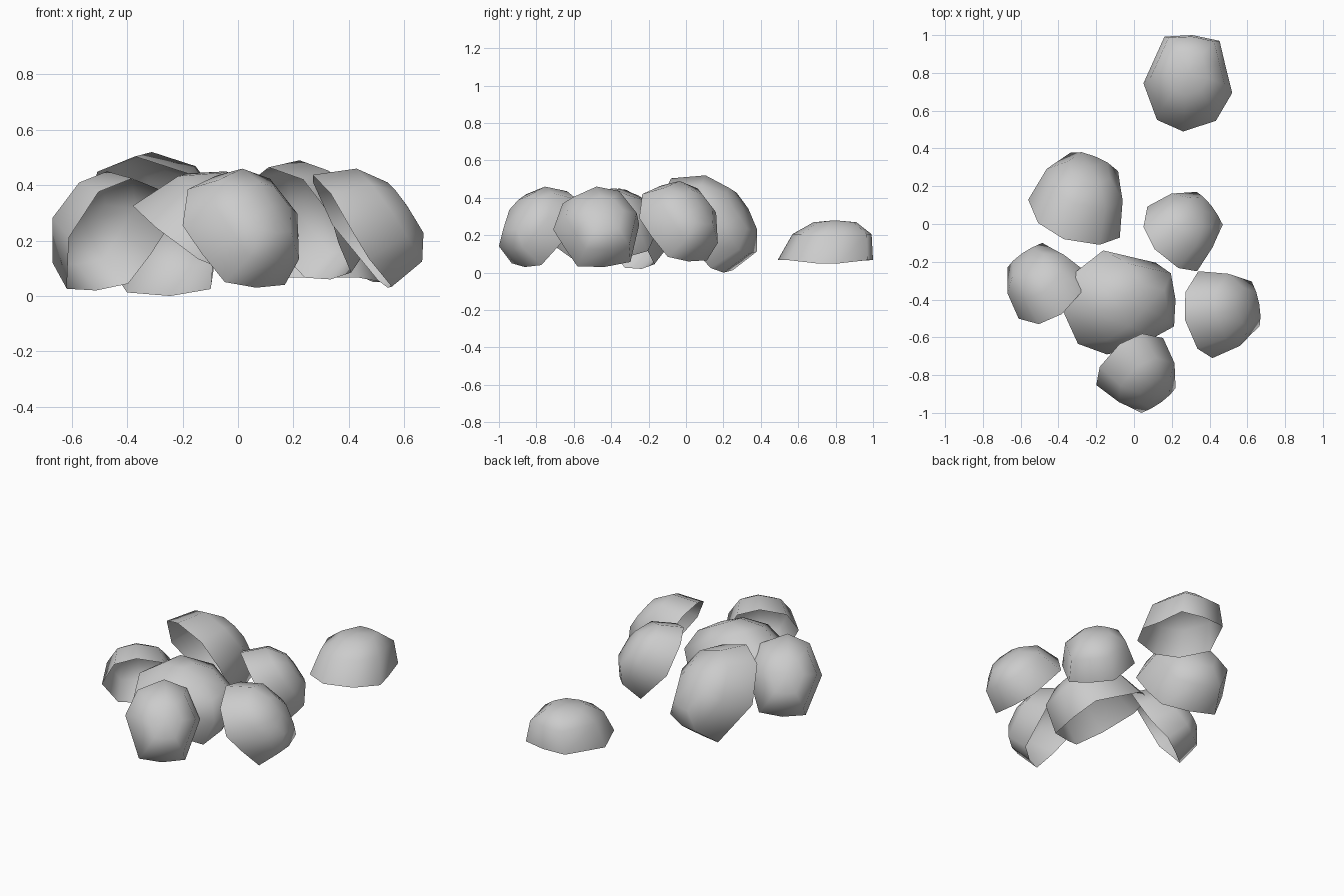
import bpy, bmesh
from math import radians, sin, cos
from mathutils import Matrix, Vector

cube = bpy.data.objects.get("Cube")
if cube:
    bpy.data.objects.remove(cube, do_unlink=True)

# Single flat grey
grey = bpy.data.materials.new("stone_grey")
grey.use_nodes = True
color = (0.6, 0.6, 0.6, 1)
grey.diffuse_color = color
grey.node_tree.nodes["Principled BSDF"].inputs["Base Color"].default_value = color

# Rim outline as (along, across); the blunt end is at along = 1
RIM = [(.97, -.5), (1, .1), (.88, .68), (.3, .82), (-.2, .95),
       (-.78, .6), (-1, -.1), (-.76, -.66), (0, -.95)]
# Dome rings as (height, scale, shift towards the blunt end)
RINGS = [(0, 1, 0), (.65, .83, .14), (.95, .45, .2)]


def shell(name, azimuth, elevation, roll, low, high):
    """Open dome facing a direction, blunt end down, fitted between two corners."""
    a, e = radians(azimuth), radians(elevation)
    normal = Vector((cos(e) * cos(a), cos(e) * sin(a), sin(e)))
    along = Vector((sin(e) * cos(a), sin(e) * sin(a), -cos(e)))
    along = Matrix.Rotation(radians(roll), 3, normal) @ along
    across = along.cross(normal)

    def place(u, v, h):
        return along * u + across * v + normal * h * .92

    bm = bmesh.new()
    rings = []
    for height, scale, shift in RINGS:
        ring = []
        for u, v in RIM:
            dip = -.08 if height == 0 and abs(v) > .8 else 0
            ring.append(bm.verts.new(place(u * scale + shift, v * scale, height + dip)))
        rings.append(ring)
    apex = bm.verts.new(place(.2, 0, 1))

    count = len(RIM)
    for i in range(count):
        j = (i + 1) % count
        for lower, upper in zip(rings, rings[1:]):
            bm.faces.new((lower[j], lower[i], upper[i], upper[j]))
        bm.faces.new((rings[-1][j], rings[-1][i], apex))

    # Size the dome to its own extents
    for axis in range(3):
        values = [v.co[axis] for v in bm.verts]
        start, size = min(values), max(values) - min(values)
        for v in bm.verts:
            t = (v.co[axis] - start) / size
            v.co[axis] = low[axis] + t * (high[axis] - low[axis])

    mesh = bpy.data.meshes.new(name)
    bm.to_mesh(mesh)
    bm.free()
    mesh.materials.append(grey)
    obj = bpy.data.objects.new(name, mesh)
    bpy.context.collection.objects.link(obj)
    bpy.ops.object.select_all(action='DESELECT')
    obj.select_set(True)
    bpy.context.view_layer.objects.active = obj
    bpy.ops.object.shade_smooth_by_angle(angle=radians(70))


# Lone shell lying flat at the back
shell("lone_shell", 90, 90, 0, (.05, .49, .05), (.52, 1, .28))
# Cluster of shells leaning outwards around the middle one
shell("back_shell", 71, 32, 2, (-.56, -.11, 0), (-.06, .38, .52))
shell("right_shell", 128, 36, 0, (-.67, -.53, .02), (-.25, -.1, .45))
shell("middle_shell", -20, 60, 31, (-.38, -.69, .04), (.22, -.14, .45))
shell("back_left_shell", 42, 36, 0, (.05, -.25, .06), (.47, .17, .49))
shell("left_shell", 7, 35, 10, (.27, -.71, .03), (.67, -.25, .46))
shell("front_shell", -52, 36, 2, (-.2, -1, .03), (.22, -.58, .46))
